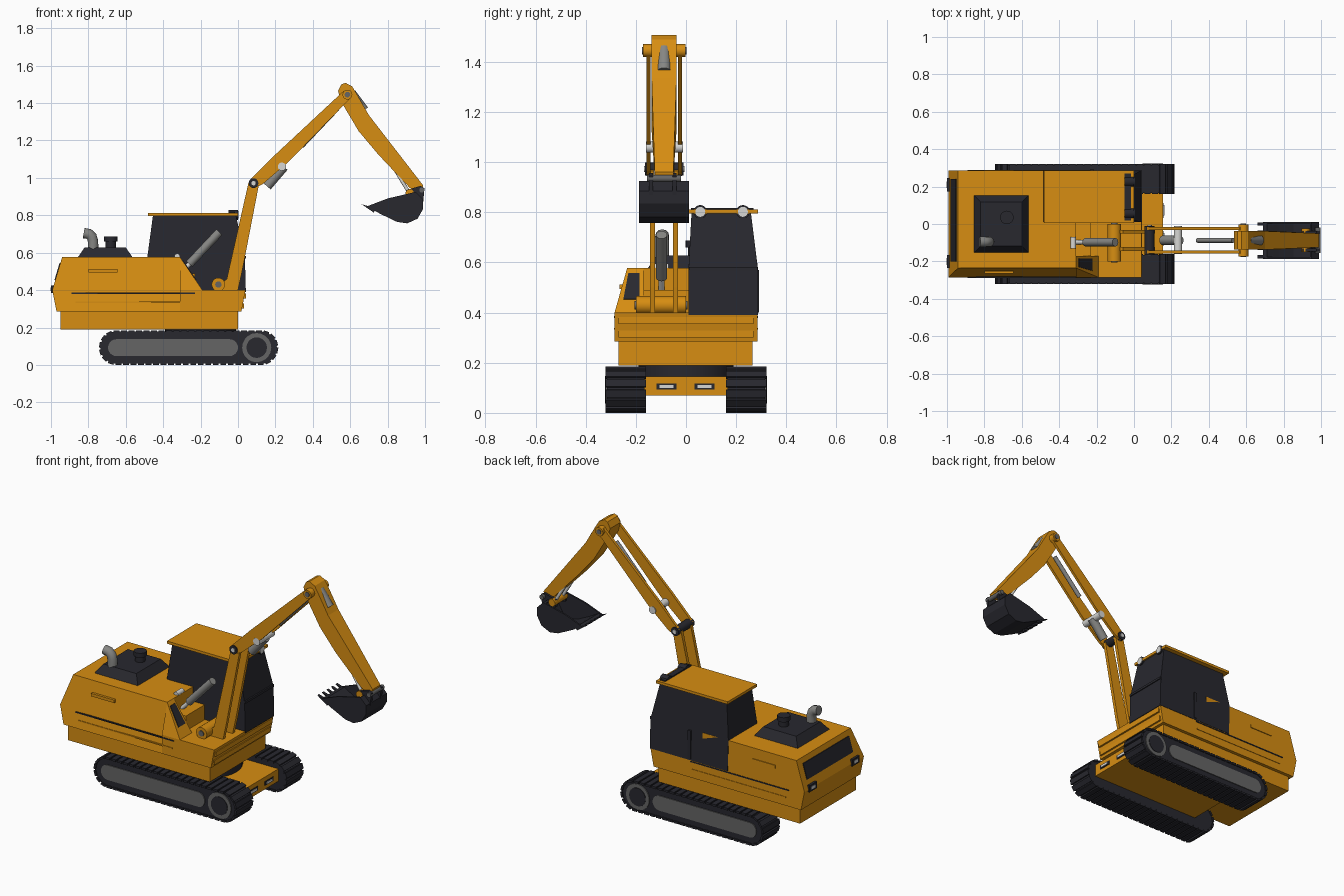
import bpy, bmesh, math
from mathutils import Vector, Matrix

cube = bpy.data.objects.get("Cube")
if cube:
    bpy.data.objects.remove(cube, do_unlink=True)


def material(name, r, g, b):
    m = bpy.data.materials.new(name)
    m.use_nodes = True
    m.diffuse_color = (r, g, b, 1)
    m.node_tree.nodes["Principled BSDF"].inputs["Base Color"].default_value = (r, g, b, 1)
    return m


ORANGE = material("orange paint", 0.68, 0.27, 0.006)
DARK = material("dark rubber and glass", 0.021, 0.021, 0.028)
GREY = material("grey steel", 0.13, 0.13, 0.13)
STEEL = material("light steel", 0.24, 0.24, 0.23)
WHITE = material("white", 0.68, 0.68, 0.66)


def finish(name, bm, mat):
    bmesh.ops.recalc_face_normals(bm, faces=bm.faces)
    me = bpy.data.meshes.new(name)
    bm.to_mesh(me)
    bm.free()
    me.materials.append(mat)
    ob = bpy.data.objects.new(name, me)
    bpy.context.collection.objects.link(ob)
    return ob


def prism(name, profile, y0, y1, mat, warp=None):
    """Side profile (x, z) extruded from y0 to y1, then reshaped by warp."""
    bm = bmesh.new()
    face = bm.faces.new([bm.verts.new((x, y0, z)) for x, z in profile])
    new = bmesh.ops.extrude_face_region(bm, geom=[face])["geom"]
    bmesh.ops.translate(bm, vec=(0, y1 - y0, 0),
                        verts=[v for v in new if isinstance(v, bmesh.types.BMVert)])
    if warp:
        for v in bm.verts:
            warp(v.co)
    return finish(name, bm, mat)


def box(name, x, y, z, mat, warp=None):
    return prism(name, [(x[0], z[0]), (x[1], z[0]), (x[1], z[1]), (x[0], z[1])], *y, mat, warp)


def rod(name, a, b, r, mat, sides=20):
    """Cylinder from point a to point b with smooth sides and sharp rims."""
    a, b = Vector(a), Vector(b)
    d = b - a
    place = Matrix.Translation((a + b) / 2) @ d.to_track_quat("Z", "Y").to_matrix().to_4x4()
    bm = bmesh.new()
    bmesh.ops.create_cone(bm, cap_ends=True, segments=sides, radius1=r, radius2=r,
                          depth=d.length, matrix=place)
    for f in bm.faces:
        f.smooth = len(f.verts) == 4
    for e in bm.edges:
        e.smooth = all(f.smooth for f in e.link_faces)
    return finish(name, bm, mat)


def pin(name, x, z, y0, y1, r, mat):
    return rod(name, (x, y0, z), (x, y1, z), r, mat)


def stadium(xa, xb, z, r, n=12):
    arc = [math.pi * (i / n - 0.5) for i in range(n + 1)]
    return ([(xb + r * math.cos(t), z + r * math.sin(t)) for t in arc]
            + [(xa - r * math.cos(t), z - r * math.sin(t)) for t in arc])


# Tracks: belt, tread pads, side panel and sprocket
XA, XB, ZC, R = -0.65, 0.122, 0.0925, 0.086
straight, bend = XB - XA, math.pi * R
PADS = 52


def belt_point(d):
    """Position and outward angle at distance d along the belt."""
    if d < straight:
        return XA + d, ZC + R, math.pi / 2
    d -= straight
    if d < bend:
        t = math.pi / 2 - d / R
        return XB + R * math.cos(t), ZC + R * math.sin(t), t
    d -= bend
    if d < straight:
        return XB - d, ZC - R, -math.pi / 2
    t = -math.pi / 2 - (d - straight) / R
    return XA + R * math.cos(t), ZC + R * math.sin(t), t


for s, side in ((-1, "right"), (1, "left")):
    prism(f"{side}_track_belt", stadium(XA, XB, ZC, R), s * 0.165, s * 0.315, DARK)
    bm = bmesh.new()
    for i in range(PADS):
        x, z, t = belt_point((straight + bend) * 2 * i / PADS)
        bmesh.ops.create_cube(bm, size=1, matrix=Matrix.Translation((x, s * 0.241, z))
                              @ Matrix.Rotation(-t, 4, "Y") @ Matrix.Diagonal((0.013, 0.162, 0.031, 1)))
    finish(f"{side}_track_pads", bm, DARK)
    prism(f"{side}_track_panel", stadium(-0.65, -0.045, 0.0925, 0.045), s * 0.31, s * 0.32, GREY)
    pin(f"{side}_sprocket", 0.1, 0.0925, s * 0.31, s * 0.321, 0.078, GREY)
    pin(f"{side}_sprocket_hub", 0.1, 0.0925, s * 0.31, s * 0.324, 0.055, DARK)

# Undercarriage with front lamps
box("chassis", (-0.6, 0.155), (-0.17, 0.17), (0.07, 0.145), ORANGE)
rod("turntable", (-0.2, 0, 0.14), (-0.2, 0, 0.195), 0.19, DARK, 32)
for y in (-0.077, 0.073):
    box("chassis_lamp_frame", (0.15, 0.159), (y - 0.04, y + 0.04), (0.094, 0.118), DARK)
    box("chassis_lamp", (0.15, 0.162), (y - 0.028, y + 0.028), (0.1, 0.112), WHITE)


# Upper body: skirt, engine housing, front deck, sloped right wing
def lean(co):
    if co.z > 0.5 and co.y < -0.2:
        co.y = -0.235


box("body_skirt", (-0.95, 0.0), (-0.27, 0.265), (0.19, 0.29), ORANGE)
prism("engine_housing", [(-0.97, 0.285), (-0.31, 0.285), (-0.31, 0.577), (-0.94, 0.577), (-0.993, 0.4)],
      -0.285, 0.285, ORANGE, lean)
prism("front_deck", [(-0.31, 0.285), (0.018, 0.285), (0.04, 0.4), (-0.31, 0.4)], -0.285, 0.285, ORANGE)
prism("right_wing", [(-0.31, 0.4), (-0.19, 0.4), (-0.31, 0.577)], -0.285, -0.17, ORANGE, lean)
prism("wing_grille", [(-0.229, 0.45), (-0.222, 0.454), (-0.292, 0.558), (-0.299, 0.554)],
      -0.25, -0.185, DARK, lambda co: setattr(co, "y", co.y + 0.02 if co.z > 0.5 and co.y < -0.2 else co.y))
box("boom_step", (-0.31, -0.23), (-0.17, 0.01), (0.4, 0.49), ORANGE)

# Side trims, handles and front ribs
for s, side in ((-1, "right"), (1, "left")):
    y = (s * 0.28, s * 0.288)
    box(f"{side}_side_groove", (-0.89, -0.23), y, (0.379, 0.386), DARK)
    box(f"{side}_side_rib", (-0.87, -0.24), y, (0.332, 0.339), ORANGE)
    h = (-0.25, -0.265) if s < 0 else (0.28, 0.29)
    box(f"{side}_handle", (-0.8, -0.645), h, (0.494, 0.512), ORANGE)
for z in (0.315, 0.368):
    x = 0.022 + (z - 0.3) * 0.19
    box("front_rib", (x - 0.01, x + 0.007), (-0.27, 0.27), (z - 0.014, z + 0.014), ORANGE)

# Rear grille and tail lamps
prism("rear_grille", [(-0.981, 0.455), (-0.974, 0.455), (-0.947, 0.545), (-0.954, 0.545)], -0.2, 0.24, DARK)
for y in (-0.2, 0.21):
    box("tail_lamp_frame", (-1.0, -0.975), (y - 0.035, y + 0.035), (0.385, 0.425), DARK)
    box("tail_lamp", (-1.002, -0.98), (y - 0.018, y + 0.018), (0.396, 0.414), WHITE)


# Engine hood, cap and exhaust
def taper(co):
    if co.z > 0.6:
        co.x += 0.04 if co.x < -0.7 else -0.04
        co.y += 0.04 if co.y < 0 else -0.04


box("engine_hood", (-0.86, -0.56), (-0.157, 0.157), (0.57, 0.628), DARK, taper)
rod("air_intake", (-0.68, 0.035, 0.62), (-0.68, 0.035, 0.665), 0.028, DARK)
rod("air_intake_cap", (-0.68, 0.035, 0.66), (-0.68, 0.035, 0.688), 0.036, DARK)
curve = bpy.data.curves.new("exhaust_pipe", "CURVE")
curve.dimensions = "3D"
curve.bevel_depth = 0.028
curve.use_fill_caps = True
sp = curve.splines.new("POLY")
path = [(-0.775, 0.61), (-0.775, 0.66), (-0.782, 0.685), (-0.797, 0.7), (-0.825, 0.705)]
sp.points.add(len(path) - 1)
for p, (x, z) in zip(sp.points, path):
    p.co = (x, -0.095, z, 1)
curve.materials.append(STEEL)
bpy.context.collection.objects.link(bpy.data.objects.new("exhaust_pipe", curve))


# Cab with roof, bars and roof lamps
def cab_lean(co):
    if co.z > 0.7:
        co.y += 0.012 if co.y < 0.1 else -0.028


prism("cab", [(-0.48, 0.39), (0.042, 0.39), (0.037, 0.57), (-0.01, 0.797), (-0.455, 0.797), (-0.485, 0.575)],
      0.01, 0.287, DARK, cab_lean)
box("cab_roof", (-0.48, 0.0), (0.005, 0.287), (0.795, 0.811), ORANGE)
box("cab_front_bar", (0.03, 0.043), (0.012, 0.285), (0.568, 0.582), DARK)
prism("cab_door_pillar", [(-0.235, 0.4), (-0.215, 0.4), (-0.215, 0.57), (-0.235, 0.57)], 0.28, 0.291, DARK)
box("cab_lamp_bar", (-0.05, -0.015), (0.02, 0.27), (0.805, 0.818), DARK)
for y in (0.057, 0.227):
    rod("roof_lamp_body", (-0.05, y, 0.802), (0.0, y, 0.802), 0.027, DARK)
    rod("roof_lamp_lens", (-0.01, y, 0.802), (0.004, y, 0.802), 0.02, WHITE)

# Boom: paired lower and upper plates around a centre line
YC = -0.0875
pin("boom_base_tube", -0.105, 0.43, -0.2, 0.0, 0.036, ORANGE)
pin("boom_base_pin", -0.105, 0.43, -0.205, 0.005, 0.017, GREY)
for s in (-1, 1):
    y = YC + s * 0.046
    prism("lower_boom_plate", [(-0.13, 0.4), (0.0, 0.4), (0.022, 0.5), (0.112, 0.965), (0.085, 0.995),
                               (0.055, 0.97), (-0.06, 0.46)], y - 0.01, y + 0.01, ORANGE)
    y = YC + s * 0.063
    prism("upper_boom_plate", [(0.06, 0.985), (0.085, 0.945), (0.13, 0.965), (0.27, 1.085), (0.6, 1.425),
                               (0.6, 1.46), (0.565, 1.465), (0.2, 1.125)], y - 0.008, y + 0.008, ORANGE)
    y = YC + s * 0.07
    pin("boom_tip_boss", 0.585, 1.445, YC, YC + s * 0.085, 0.026, ORANGE)
    pin("boom_tip_pin", 0.585, 1.445, YC, YC + s * 0.089, 0.015, GREY)
    pin("elbow_boss", 0.083, 0.972, YC, YC + s * 0.077, 0.026, DARK)
    pin("elbow_pin", 0.083, 0.972, YC, YC + s * 0.081, 0.012, WHITE)

# Hydraulic cylinders
rod("boom_cylinder", (-0.26, YC - 0.01, 0.54), (-0.1, YC - 0.01, 0.71), 0.022, STEEL)
rod("boom_cylinder_rod", (-0.33, YC - 0.01, 0.465), (-0.25, YC - 0.01, 0.55), 0.012, WHITE)
pin("boom_cylinder_foot", -0.325, 0.58, -0.13, -0.07, 0.015, WHITE)
rod("arm_cylinder", (0.155, YC, 0.955), (0.245, YC, 1.06), 0.026, STEEL)
pin("arm_cylinder_tube", 0.235, 1.06, -0.16, -0.012, 0.022, WHITE)
rod("arm_cylinder_rod", (0.34, YC, 1.17), (0.53, YC, 1.37), 0.013, STEEL)

# Arm and its front cylinder
def arm_taper(co):
    if co.z < 1.1:
        co.y = YC + (co.y - YC) * 0.75


prism("arm", [(0.535, 1.465), (0.553, 1.5), (0.575, 1.508), (0.61, 1.49), (0.64, 1.44), (0.7, 1.335),
              (0.99, 0.96), (0.985, 0.935), (0.92, 0.945), (0.75, 1.125), (0.645, 1.25), (0.55, 1.41)],
      -0.137, -0.038, ORANGE, arm_taper)
rod("bucket_cylinder", (0.605, YC, 1.45), (0.672, YC, 1.36), 0.028, STEEL)
for y in (-0.12, -0.055):
    rod("bucket_link", (0.83, y, 1.06), (0.915, y, 0.92), 0.009, WHITE)
pin("link_boss", 0.918, 0.918, -0.15, -0.025, 0.022, ORANGE)
pin("bucket_pin", 0.983, 0.935, -0.155, -0.02, 0.014, GREY)

# Bucket: curved shell, side plates, mounting ears and teeth
outer = [(0.69, 0.848), (0.76, 0.808), (0.85, 0.765), (0.905, 0.757), (0.96, 0.782),
         (0.99, 0.835), (0.99, 0.885), (0.95, 0.925)]
centre = Vector((0.87, 0.87))
inner = [tuple(centre + (Vector(p) - centre) * 0.88) for p in outer]
prism("bucket_shell", outer + inner[::-1], -0.185, 0.01, DARK)
for y in (-0.187, 0.002):
    prism("bucket_side", outer + [(0.8, 0.89)], y, y + 0.01, DARK)
for y in (-0.14, -0.045):
    prism("bucket_ear", [(0.9, 0.89), (0.99, 0.87), (0.997, 0.945), (0.975, 0.957), (0.9, 0.935)],
          y - 0.008, y + 0.008, DARK)
for i in range(5):
    y = -0.175 + i * 0.04375
    prism("bucket_tooth", [(0.66, 0.86), (0.725, 0.815), (0.74, 0.835)], y - 0.009, y + 0.009, DARK)
